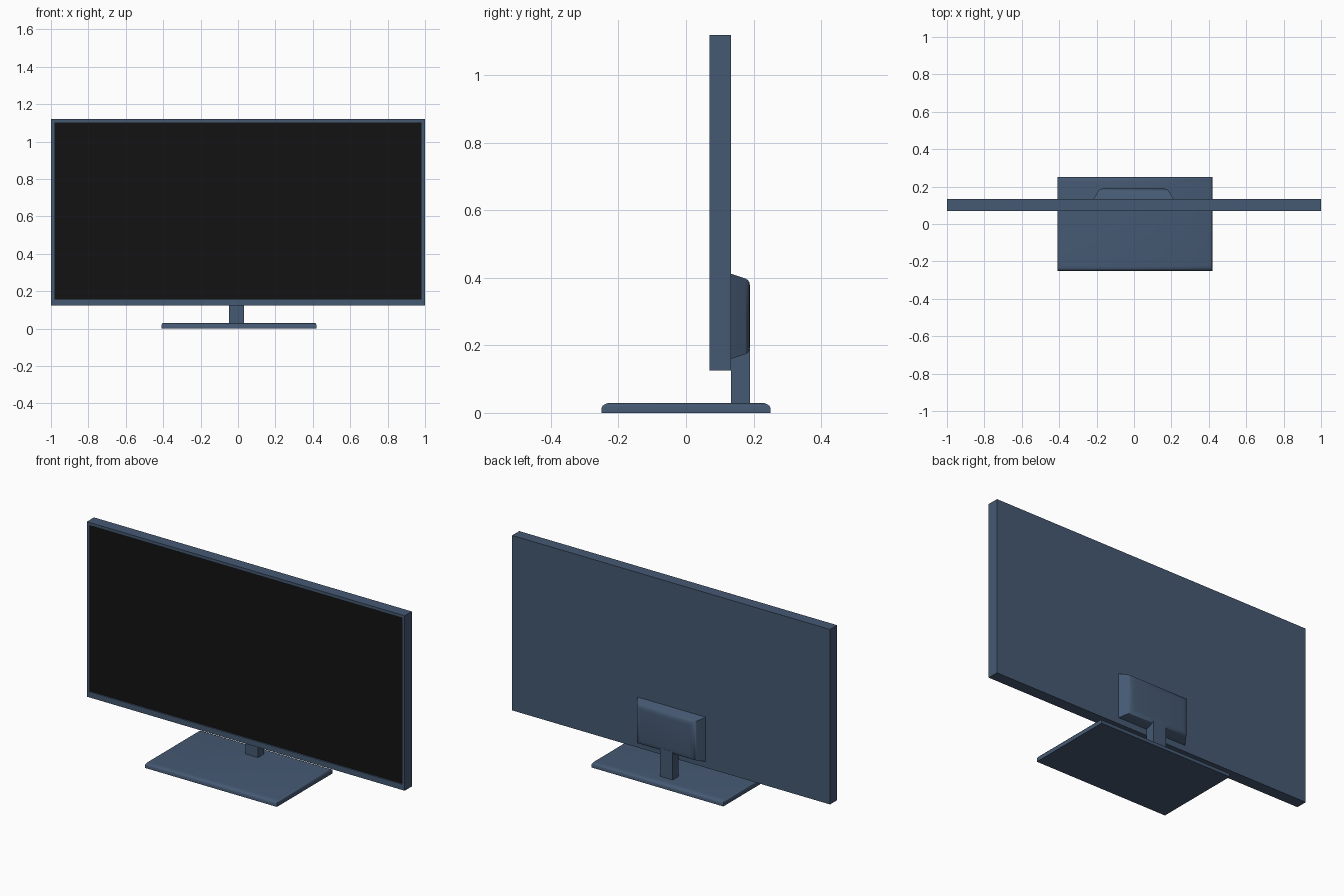
import bpy, bmesh

if "Cube" in bpy.data.objects:
    bpy.data.objects.remove(bpy.data.objects["Cube"])

def material(name, color):
    m = bpy.data.materials.new(name)
    m.diffuse_color = (*color, 1)
    m.use_nodes = True
    m.node_tree.nodes["Principled BSDF"].inputs["Base Color"].default_value = m.diffuse_color
    return m

BLUE = material("blue_plastic", (0.06, 0.10, 0.17))
BLACK = material("black_glass", (0.006, 0.006, 0.006))

def loft(name, rings, mat, caps=(True, True), smooth=False):
    """Join a sequence of four-corner rings into a skin, with optional end caps."""
    bm = bmesh.new()
    loops = [[bm.verts.new(p) for p in ring] for ring in rings]
    for a, b in zip(loops, loops[1:]):
        for i in range(4):
            j = (i + 1) % 4
            bm.faces.new((a[i], a[j], b[j], b[i]))
    if caps[0]:
        bm.faces.new(loops[0][::-1])
    if caps[1]:
        bm.faces.new(loops[-1])
    me = bpy.data.meshes.new(name)
    bm.to_mesh(me)
    bm.free()
    ob = bpy.data.objects.new(name, me)
    bpy.context.collection.objects.link(ob)
    me.materials.append(mat)
    if smooth:
        bpy.context.view_layer.objects.active = ob
        ob.select_set(True)
        bpy.ops.object.shade_smooth_by_angle(angle=0.9)
        ob.select_set(False)
    return ob

def flat(x0, x1, y0, y1, z):
    return [(x0, y0, z), (x1, y0, z), (x1, y1, z), (x0, y1, z)]

def upright(x0, x1, z0, z1, y):
    return [(x0, y, z0), (x0, y, z1), (x1, y, z1), (x1, y, z0)]

# Cabinet: back, sides, front bezel and shallow screen recess
outer, inner = (-1, 1, 0.125, 1.12), (-0.982, 0.982, 0.157, 1.103)
cabinet = loft("cabinet", [upright(*inner, 0.078), upright(*inner, 0.07),
                           upright(*outer, 0.07), upright(*outer, 0.134)],
               BLUE, caps=(False, True))

# Screen at the bottom of the recess
loft("screen", [upright(*inner, 0.078)], BLACK, caps=(True, False))

# Rear hump with tapered sides and softened rim
hump = [(0.134, 0.0, 0.0), (0.176, 0.027, 0.014), (0.183, 0.032, 0.018),
        (0.188, 0.042, 0.026), (0.190, 0.058, 0.040)]
loft("rear_housing", [upright(-0.217 + dx, 0.212 - dx, 0.16 + dz, 0.412 - dz, y)
                      for y, dx, dz in hump], BLUE, caps=(False, True), smooth=True)

# Stand neck
loft("stand_neck", [flat(-0.048, 0.032, 0.134, 0.189, z) for z in (0.028, 0.19)], BLUE)

# Stand base with rounded upper edge
base = [(0, 0.0, 0.0), (0.015, 0.0, 0.0), (0.021, 0.001, 0.003),
        (0.026, 0.004, 0.010), (0.029, 0.007, 0.018), (0.030, 0.010, 0.027)]
loft("stand_base", [flat(-0.41 + dx, 0.42 - dx, -0.25 + dy, 0.25 - dy, z)
                    for z, dx, dy in base], BLUE, smooth=True)
